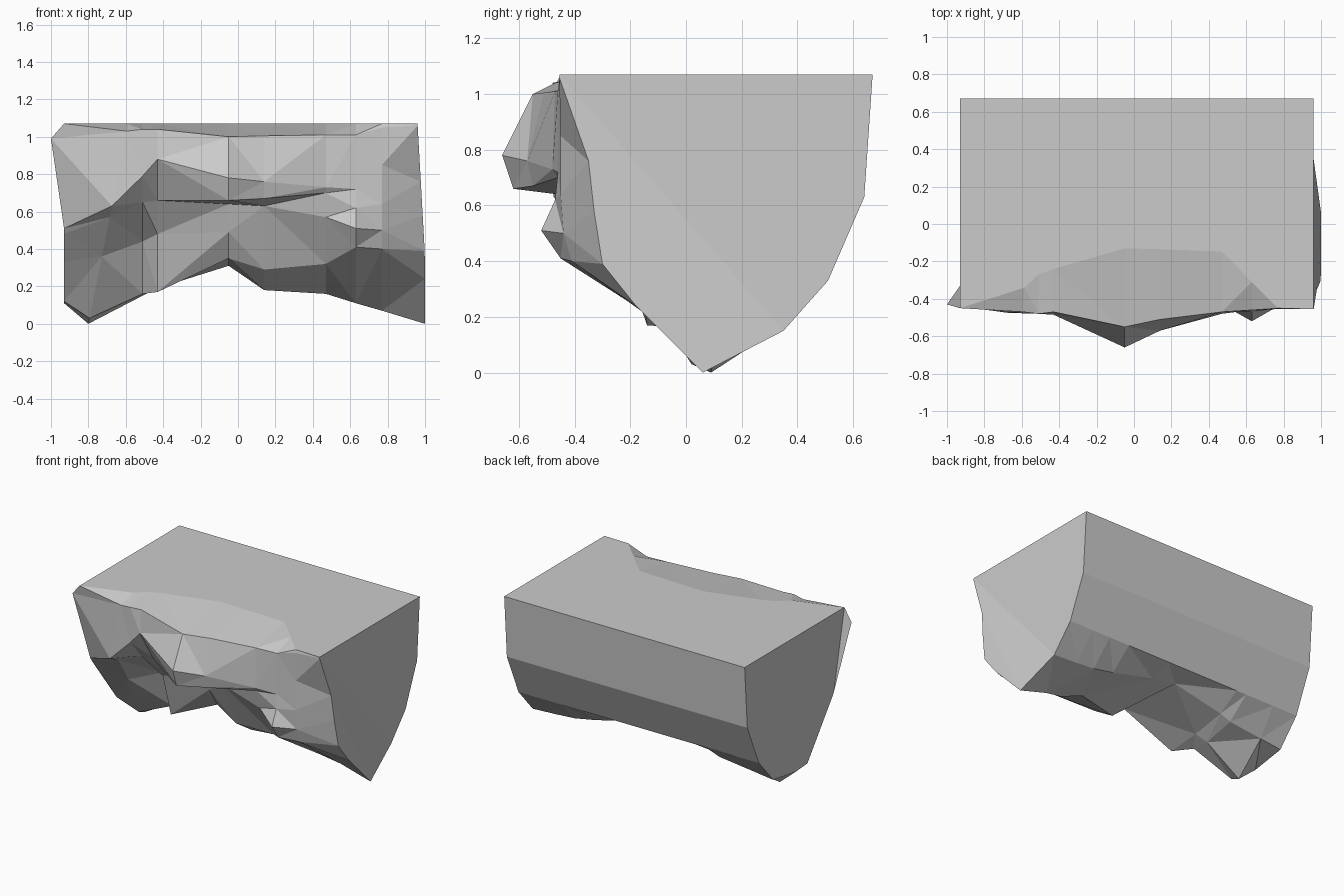
import bpy, bmesh

TOP = 1.07
# Clean back profile (y, z), shared by every slice
BACK = [(0.51, 0.33), (0.64, 0.63), (0.67, TOP)]

# Craggy slices along x: x, top rim y, then brow, ledge, ledge underside,
# lower face, lower edge, keel as (y, z), and rear underside z
SLICES = [
    (-0.93, -0.45, [(-.43, .99), (-.33, .51), (-.31, .48), (-.19, .33), (-.035, .12), (.10, .11)], .15),
    (-0.80, -0.34, [(-.47, 1.03), (-.475, .63), (-.36, .57), (-.19, .36), (.02, .03), (.09, .00)], .17),
    (-0.51, -0.27, [(-.48, 1.04), (-.48, .79), (-.36, .65), (-.12, .44), (-.01, .16), (.12, .15)], .20),
    (-0.43, -0.24, [(-.47, 1.04), (-.485, .88), (-.35, .66), (-.23, .48), (-.14, .17), (.10, .19)], .23),
    (-0.05, -0.13, [(-.55, 1.0), (-.66, .78), (-.62, .66), (-.30, .64), (-.25, .49), (-.16, .35)], .31),
    (0.14, -0.135, [(-.51, 1.005), (-.57, .76), (-.55, .67), (-.38, .63), (-.22, .29), (-.05, .18)], .28),
    (0.47, -0.147, [(-.47, 1.01), (-.48, .73), (-.46, .70), (-.43, .57), (-.27, .32), (.05, .16)], .20),
    (0.63, -0.31, [(-.46, 1.01), (-.46, .72), (-.47, .62), (-.52, .51), (-.45, .41), (.02, .11)], .17),
    (0.77, -0.45, [(-.455, 1.05), (-.45, .85), (-.45, .64), (-.44, .50), (-.41, .40), (.05, .07)], .16),
    (0.96, -0.455, [(-.455, 1.06), (-.35, .76), (-.33, .58), (-.30, .39), (-.18, .24), (.06, .00)], .15),
]

bm = bmesh.new()
rings = []
for x, rim, front, rear_z in SLICES:
    profile = [(rim, TOP)] + front + [(0.35, rear_z)] + BACK
    rings.append([bm.verts.new((x, y, z)) for y, z in profile])

# Flared upper left corner, raked left leg, right end leaning out to its foot
rings[0][1].co.x = -1.0
for v in rings[1]:
    v.co.x += 0.2 * v.co.z
for v in rings[-1]:
    if v.co.y < 0.2:
        v.co.x += min(0.04, 0.06 * (1 - v.co.z / TOP))

# Skin between slices, then close both ends
for a, b in zip(rings, rings[1:]):
    n = len(a)
    for i in range(n):
        j = (i + 1) % n
        bm.faces.new((a[i], b[i], b[j], a[j]))
bm.faces.new(rings[0])
bm.faces.new(rings[-1][::-1])

bmesh.ops.triangulate(bm, faces=bm.faces[:], quad_method='SHORT_EDGE')
bmesh.ops.recalc_face_normals(bm, faces=bm.faces[:])
mesh = bpy.data.meshes.new("rock_ledge")
bm.to_mesh(mesh)
bm.free()
bpy.context.collection.objects.link(bpy.data.objects.new("rock_ledge", mesh))
